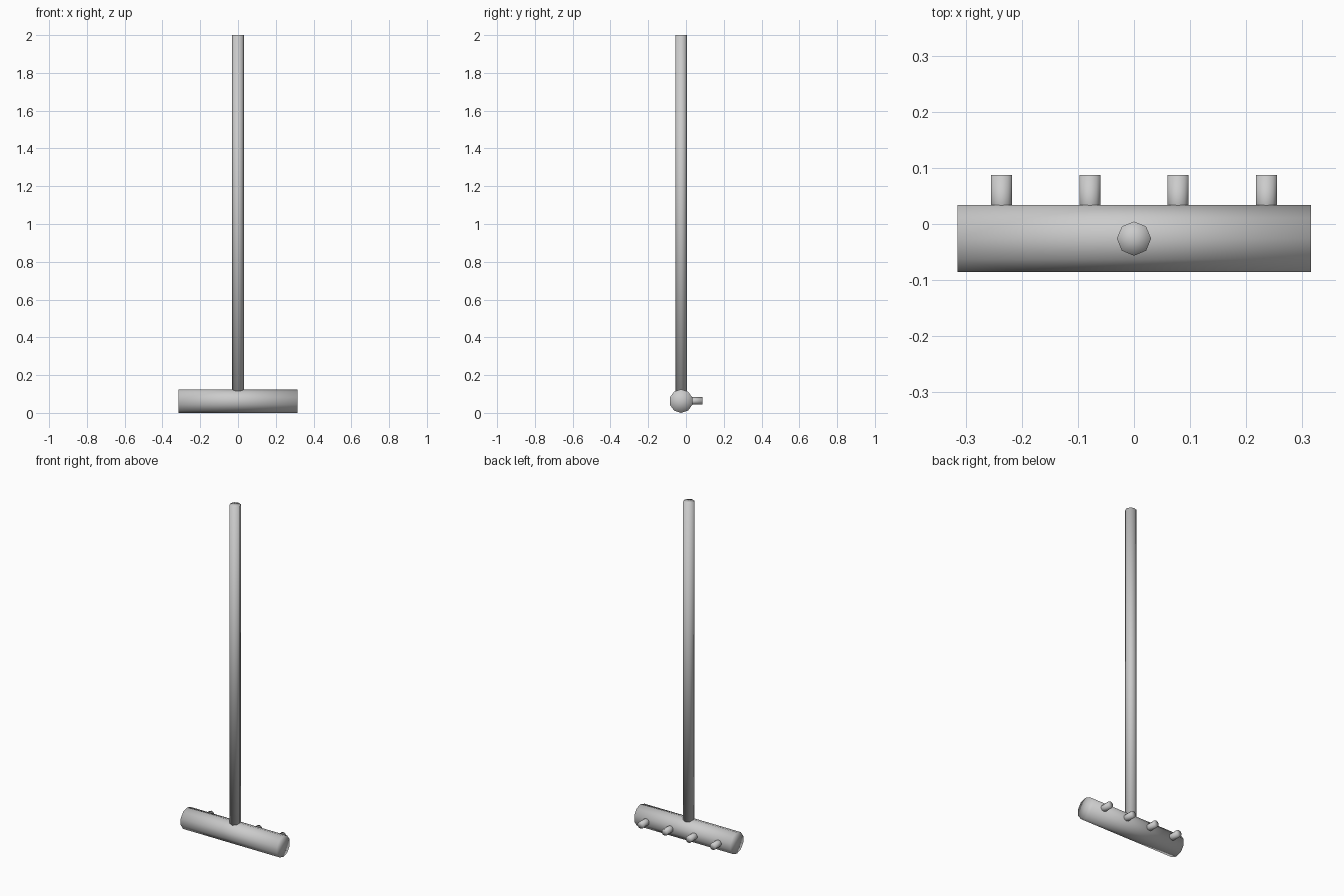
import bpy
import math

if "Cube" in bpy.data.objects:
    bpy.data.objects.remove(bpy.data.objects["Cube"])

BAR_Y, BAR_Z, BAR_R = -0.026, 0.0625, 0.0625


def rod(name, sides, radius, start, length, rotation, spin=0.0):
    """Fan-capped, smooth-shaded rod starting at a point along its local z."""
    bpy.ops.mesh.primitive_cylinder_add(
        vertices=sides, radius=radius, depth=length, end_fill_type='TRIFAN')
    ob = bpy.context.object
    ob.name = name
    ob.data.name = name
    # spin about own axis, then move the base to the local origin
    for v in ob.data.vertices:
        x, y, z = v.co
        c, s = math.cos(spin), math.sin(spin)
        v.co = (c * x - s * y, s * x + c * y, z + length / 2)
    ob.rotation_euler = rotation
    ob.location = start
    bpy.ops.object.shade_smooth()
    return ob


# Head bar along x, ten-sided with a corner at top and bottom
rod("head_bar", 10, BAR_R, (-0.315, BAR_Y, BAR_Z), 0.63,
    (0, math.pi / 2, 0), math.pi / 2)

# Long upright handle, eight-sided
rod("handle", 8, 0.0305, (0, BAR_Y, 0.09), 1.91, (0, 0, 0))

# Four short pegs sticking out of the back of the bar
for i in range(4):
    x = (i - 1.5) * 0.1573
    rod(f"peg_{i + 1}", 10, 0.0195, (x, 0.0, 0.0635), 0.0875,
        (-math.pi / 2, 0, 0))
